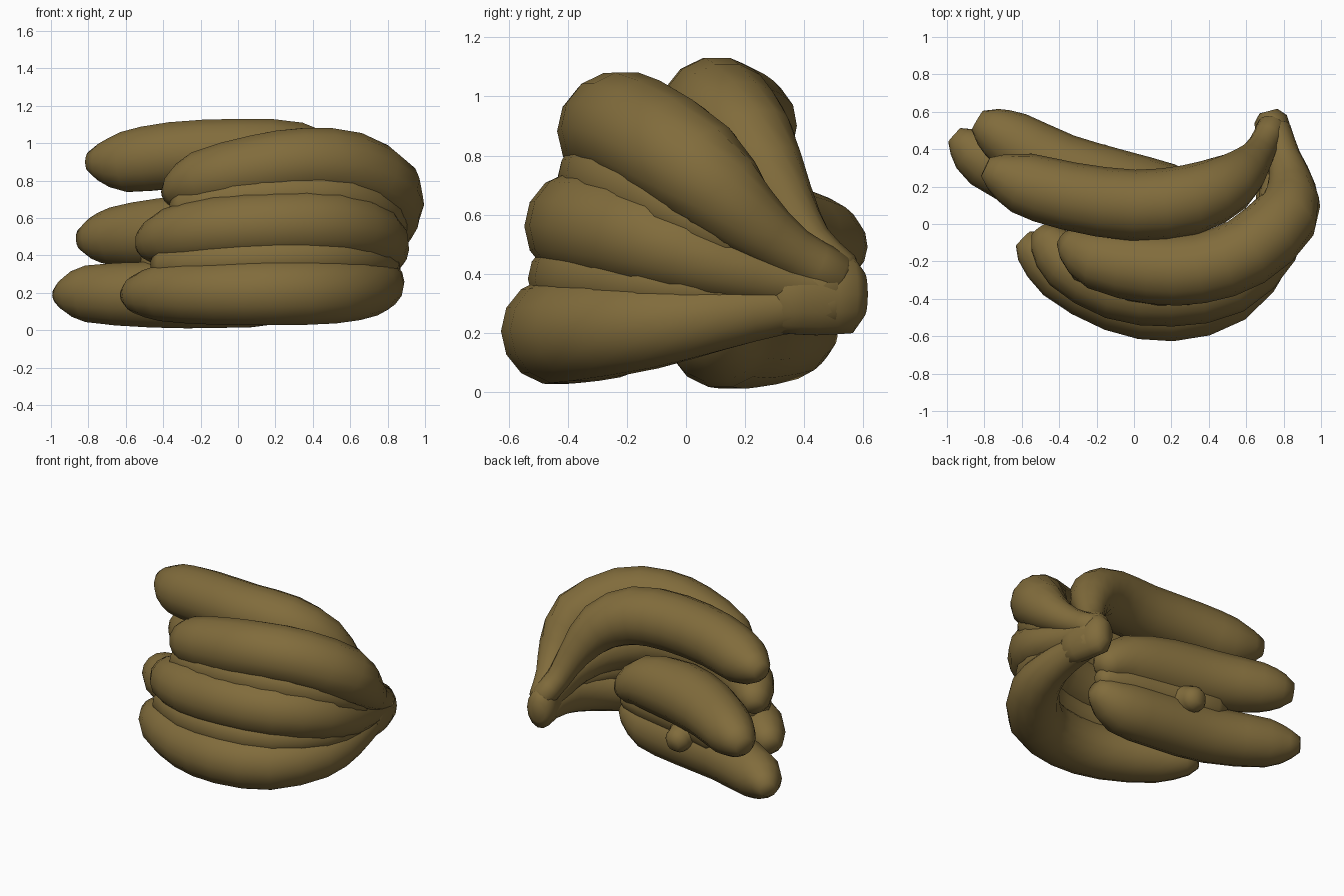
import bpy, bmesh, math
from mathutils import Vector

if "Cube" in bpy.data.objects:
    bpy.data.objects.remove(bpy.data.objects["Cube"])

skin = bpy.data.materials.new("olive_brown_skin")
skin.diffuse_color = (0.22, 0.15, 0.045, 1)
skin.use_nodes = True
skin.node_tree.nodes["Principled BSDF"].inputs["Base Color"].default_value = skin.diffuse_color

SIDES = 14


def catmull(p, steps):
    """Smooth list of 4-vectors (x, y, z, radius)."""
    q = [2 * p[0] - p[1]] + p + [2 * p[-1] - p[-2]]
    out = []
    for i in range(1, len(q) - 2):
        a, b, c, d = q[i - 1:i + 3]
        for k in range(steps):
            t = k / steps
            out.append(0.5 * (2 * b + (c - a) * t + (2 * a - 5 * b + 4 * c - d) * t * t
                              + (3 * b - a - 3 * c + d) * t ** 3))
    return out + [p[-1]]


def tube(name, pts, tall=1.0, steps=2):
    """Round tube of changing thickness with domed ends."""
    path = catmull([Vector(p) for p in pts], steps)
    n = len(path)
    pos = [p.to_3d() for p in path]
    bm = bmesh.new()
    rings = []

    def ring(c, tangent, r):
        side = tangent.cross(Vector((0, 0, 1))).normalized()
        up = side.cross(tangent).normalized()
        rings.append([bm.verts.new(c + side * r * math.cos(a) + up * r * tall * math.sin(a))
                      for a in (2 * math.pi * k / SIDES for k in range(SIDES))])

    for i in range(n):
        t = (pos[min(i + 1, n - 1)] - pos[max(i - 1, 0)]).normalized()
        r = path[i].w
        if i == 0:
            ring(pos[0] - t * r * 0.6, t, r * 0.55)
        ring(pos[i], t, r)
        if i == n - 1:
            ring(pos[i] + t * r * 0.5, t, r * 0.55)
    for a, b in zip(rings, rings[1:]):
        for k in range(SIDES):
            j = (k + 1) % SIDES
            bm.faces.new((a[k], a[j], b[j], b[k]))
    bm.faces.new(rings[0])
    bm.faces.new(rings[-1])
    bmesh.ops.recalc_face_normals(bm, faces=bm.faces)
    for f in bm.faces:
        f.smooth = True
    me = bpy.data.meshes.new(name)
    bm.to_mesh(me)
    bm.free()
    me.materials.append(skin)
    ob = bpy.data.objects.new(name, me)
    bpy.context.collection.objects.link(ob)
    return ob


def web(name, a, b, first, last):
    """Fill the groove between two neighbouring fruits."""
    mid = [[(u + v) / 2 for u, v in zip(p, q)] for p, q in zip(a, b)]
    tube(name, [(x, y, z, r * 0.72) for x, y, z, r in mid[first:last]])


# front row of fruit: tip, body, neck (x, y, z, radius)
front_low = [(-.55, -.12, .19, .10), (-.40, -.25, .20, .155), (-.10, -.40, .20, .175),
             (.20, -.445, .205, .182), (.50, -.36, .21, .178), (.71, -.12, .23, .155),
             (.77, .12, .26, .12), (.76, .32, .29, .10), (.75, .50, .30, .09)]
front_mid = [(-.47, -.08, .46, .10), (-.36, -.20, .50, .155), (-.10, -.33, .54, .18),
             (.20, -.36, .56, .188), (.50, -.30, .56, .188), (.72, -.10, .51, .17),
             (.79, .12, .43, .125), (.77, .33, .38, .10), (.75, .50, .35, .09)]
front_top = [(-.33, -.11, .74, .10), (-.20, -.19, .80, .16), (.10, -.24, .86, .188),
             (.35, -.235, .895, .19), (.60, -.15, .875, .19), (.81, .04, .75, .18),
             (.84, .20, .59, .13), (.80, .36, .47, .09), (.75, .50, .39, .09)]
# back row of fruit
back_top = [(-.74, .28, .90, .10), (-.60, .22, .90, .165), (-.35, .15, .935, .182),
            (0, .10, .945, .19), (.30, .13, .93, .188), (.51, .22, .83, .16),
            (.63, .33, .65, .105), (.69, .42, .50, .08), (.74, .52, .40, .08)]
back_mid = [(-.78, .52, .49, .11), (-.66, .45, .50, .16), (-.40, .30, .52, .19),
            (-.10, .20, .53, .20), (.20, .15, .50, .17), (.36, .15, .42, .10)]
back_low = [(-.92, .44, .19, .09), (-.80, .35, .195, .155), (-.45, .20, .19, .18),
            (-.10, .14, .19, .182), (.20, .10, .20, .17), (.36, .10, .25, .10)]

for name, pts in (("front_low_fruit", front_low), ("front_mid_fruit", front_mid),
                  ("front_top_fruit", front_top), ("back_top_fruit", back_top),
                  ("back_mid_fruit", back_mid), ("back_low_fruit", back_low)):
    tube(name, pts)

# soft webs where neighbours touch
web("web_low_mid", front_low, front_mid, 1, 9)
web("web_mid_top", front_mid, front_top, 1, 7)
web("web_back", back_low, back_mid, 2, 6)

# shared stem and the small broken stub on the inner side
tube("stem", [(.78, .32, .33, .09), (.76, .44, .33, .095), (.73, .56, .33, .09)], tall=1.5)
tube("inner_stub", [(-.20, .24, .32, .13), (-.19, .33, .29, .09), (-.19, .38, .28, .08)])
